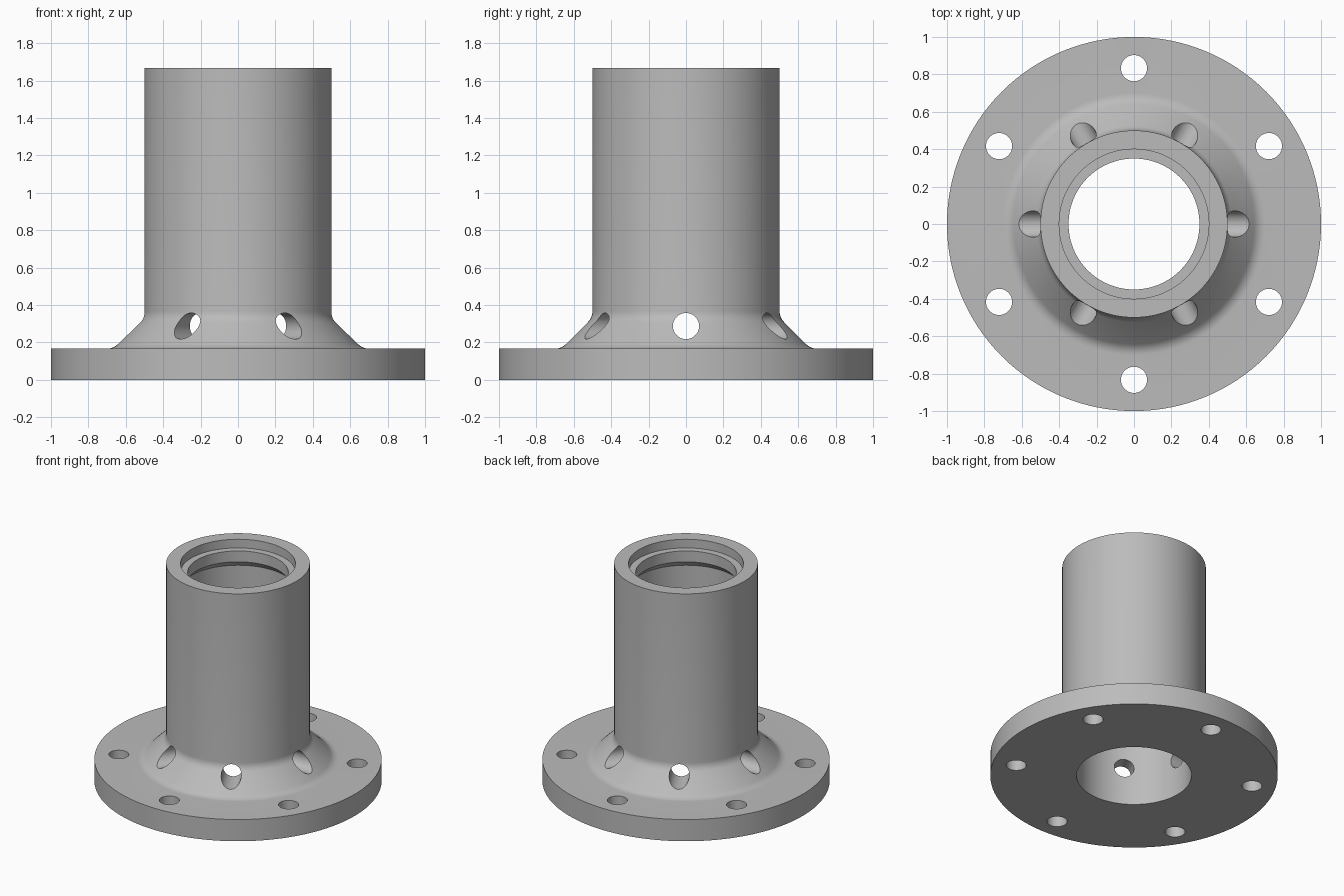
import bpy
import bmesh
import math
from mathutils import Matrix, Vector

if "Cube" in bpy.data.objects:
    bpy.data.objects.remove(bpy.data.objects["Cube"])

SEGMENTS = 128
FLANGE_Z = 1 / 6
TOP_Z = 5 / 3
FILLET = 1 / 12


def fillet_points(centre, start, end, steps=6):
    """Arc points in the (radius, height) plane, angles in degrees."""
    pts = []
    for i in range(steps + 1):
        a = math.radians(start + (end - start) * i / steps)
        pts.append((centre[0] + FILLET * math.cos(a), centre[1] + FILLET * math.sin(a)))
    return pts


def new_object(name, bm):
    mesh = bpy.data.meshes.new(name)
    bm.to_mesh(mesh)
    bm.free()
    obj = bpy.data.objects.new(name, mesh)
    bpy.context.collection.objects.link(obj)
    return obj


def revolve(name, profile):
    """Closed (radius, height) profile turned into a ring around z."""
    bm = bmesh.new()
    rings = []
    for i in range(SEGMENTS):
        a = 2 * math.pi * i / SEGMENTS
        rings.append([bm.verts.new((r * math.cos(a), r * math.sin(a), z)) for r, z in profile])
    n = len(profile)
    for i in range(SEGMENTS):
        a, b = rings[i], rings[(i + 1) % SEGMENTS]
        for j in range(n):
            k = (j + 1) % n
            bm.faces.new((a[j], b[j], b[k], a[k]))
    bmesh.ops.recalc_face_normals(bm, faces=bm.faces)
    return new_object(name, bm)


def add_drill(bm, radius, depth, matrix):
    bmesh.ops.create_cone(bm, cap_ends=True, segments=40, radius1=radius,
                          radius2=radius, depth=depth, matrix=matrix)


# Flange, 45 degree shoulder with blended ends, and tube with a stepped bore
t = FILLET * math.tan(math.radians(22.5))
profile = [(0.4, 0), (1, 0), (1, FLANGE_Z)]
profile += fillet_points((2 / 3 + t, FLANGE_Z + FILLET), 270, 225)
profile += fillet_points((0.5 + FILLET, 1 / 3 + t), 225, 180)
profile += [(0.5, TOP_Z), (0.4, TOP_Z), (0.4, 1.60), (0.35, 1.60),
            (0.35, 1.517), (0.4, 1.467)]
body = revolve("flanged_tube", profile)

# Six bolt holes in the flange and six radial holes through the shoulder
bm = bmesh.new()
for i in range(6):
    bolt = math.radians(30 + 60 * i)
    add_drill(bm, 0.07, 0.6, Matrix.Translation(
        Vector((math.cos(bolt), math.sin(bolt), 0)) * 0.833))
    radial = (Matrix.Rotation(math.radians(60 * i), 4, 'Z')
              @ Matrix.Translation((0.52, 0, 0.288))
              @ Matrix.Rotation(math.pi / 2, 4, 'Y'))
    add_drill(bm, 0.07, 0.4, radial)
drills = new_object("hole_cutters", bm)
drills.hide_render = True

cut = body.modifiers.new("holes", 'BOOLEAN')
cut.operation = 'DIFFERENCE'
cut.solver = 'EXACT'
cut.object = drills

bpy.context.view_layer.objects.active = body
body.select_set(True)
bpy.ops.object.modifier_apply(modifier=cut.name)
bpy.data.objects.remove(drills, do_unlink=True)

# Plain grey metal
grey = bpy.data.materials.new("grey_metal")
grey.diffuse_color = (0.5, 0.5, 0.5, 1)
grey.use_nodes = True
grey.node_tree.nodes["Principled BSDF"].inputs["Base Color"].default_value = grey.diffuse_color
body.data.materials.clear()
body.data.materials.append(grey)
for poly in body.data.polygons:
    poly.material_index = 0

bpy.ops.object.shade_smooth_by_angle(angle=math.radians(30))
